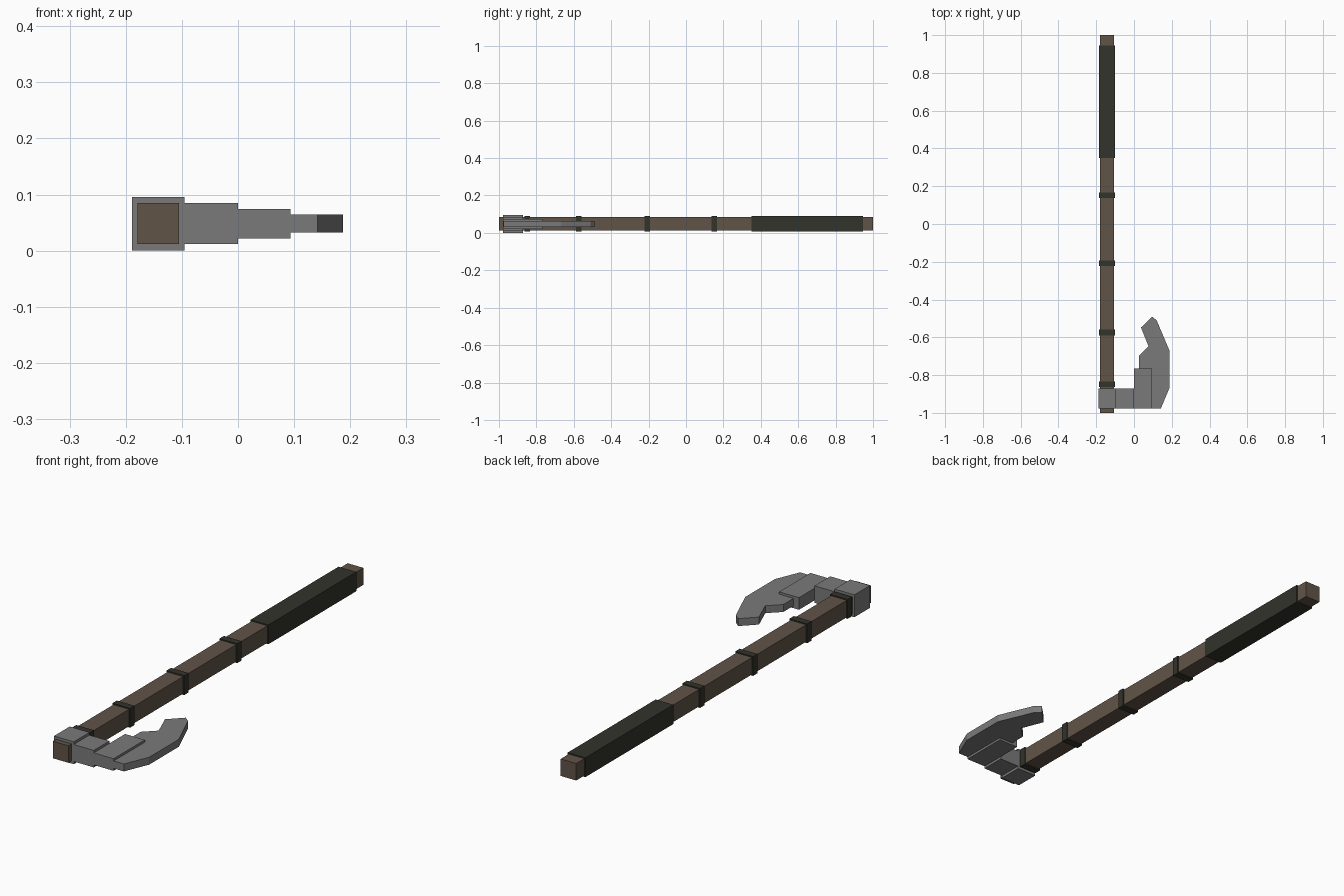
import bpy
import bmesh

if "Cube" in bpy.data.objects:
    bpy.data.objects.remove(bpy.data.objects["Cube"])


def material(name, rgb):
    m = bpy.data.materials.new(name)
    m.diffuse_color = (*rgb, 1.0)
    m.use_nodes = True
    m.node_tree.nodes["Principled BSDF"].inputs["Base Color"].default_value = m.diffuse_color
    return m


WOOD = material("brown_wood", (0.120, 0.088, 0.064))
WRAP = material("dark_leather", (0.033, 0.033, 0.025))
STEEL = material("grey_steel", (0.195, 0.195, 0.195))


def prism(name, outline, z0, z1, mat):
    """Extrude a flat outline in x, y from z0 up to z1."""
    bm = bmesh.new()
    face = bm.faces.new([bm.verts.new((x, y, z0)) for x, y in outline])
    ext = bmesh.ops.extrude_face_region(bm, geom=[face])
    top = [v for v in ext["geom"] if isinstance(v, bmesh.types.BMVert)]
    bmesh.ops.translate(bm, verts=top, vec=(0, 0, z1 - z0))
    bmesh.ops.recalc_face_normals(bm, faces=bm.faces[:])
    mesh = bpy.data.meshes.new(name)
    bm.to_mesh(mesh)
    bm.free()
    mesh.materials.append(mat)
    obj = bpy.data.objects.new(name, mesh)
    bpy.context.collection.objects.link(obj)
    return obj


def box(name, x0, x1, y0, y1, half_z, mat):
    """Box centred on the mid height of the tool."""
    outline = [(x0, y0), (x1, y0), (x1, y1), (x0, y1)]
    return prism(name, outline, MID_Z - half_z, MID_Z + half_z, mat)


MID_Z = 0.048
SHAFT_X = -0.142

# Square wooden shaft and its long grip wrap
box("shaft", SHAFT_X - 0.037, SHAFT_X + 0.037, -1.0, 1.0, 0.0365, WOOD)
box("grip_wrap", SHAFT_X - 0.042, SHAFT_X + 0.042, 0.349, 0.945, 0.0415, WRAP)

# Thin binding bands along the shaft
for i, y in enumerate((0.152, -0.207, -0.574, -0.849)):
    box(f"binding_band_{i + 1}", SHAFT_X - 0.042, SHAFT_X + 0.042,
        y - 0.015, y + 0.015, 0.0415, WRAP)

# Stepped metal head, thinning towards the blade
box("head_socket", -0.189, -0.095, -0.978, -0.872, 0.048, STEEL)
box("head_neck", -0.095, 0.0, -0.978, -0.872, 0.0365, STEEL)
box("blade_mount", 0.0, 0.094, -0.978, -0.766, 0.026, STEEL)

# Hooked blade
blade_outline = [
    (0.025, -0.977), (0.142, -0.977), (0.187, -0.870), (0.187, -0.668),
    (0.120, -0.510), (0.095, -0.490), (0.037, -0.548), (0.077, -0.648),
    (0.026, -0.697),
]
prism("hooked_blade", blade_outline, MID_Z - 0.016, MID_Z + 0.016, STEEL)
